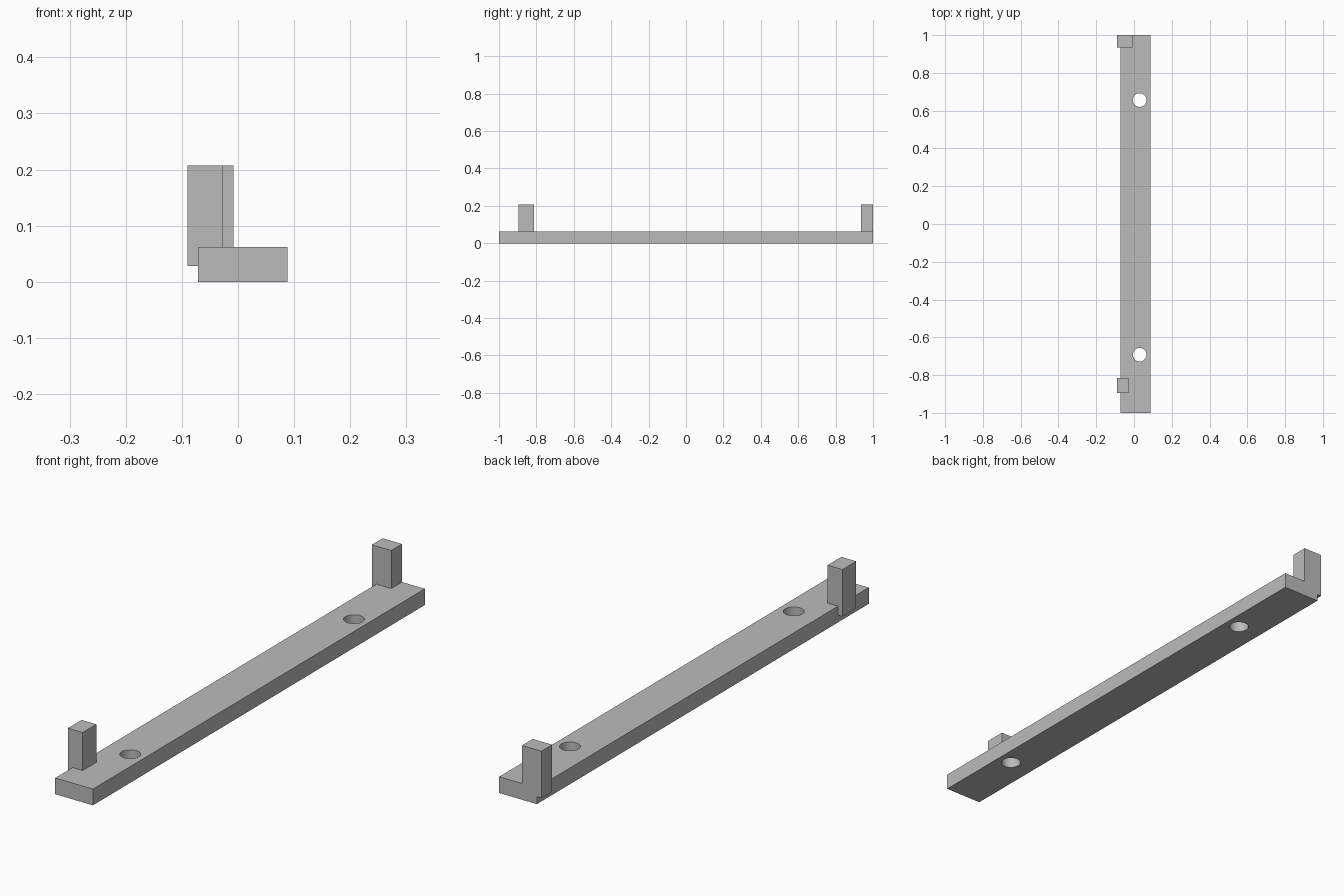
import bpy
import math

cube = bpy.data.objects.get("Cube")
if cube:
    bpy.data.objects.remove(cube, do_unlink=True)

grey = bpy.data.materials.new("plain grey")
grey.use_nodes = True
colour = (0.5, 0.5, 0.5, 1)
grey.diffuse_color = colour
grey.node_tree.nodes["Principled BSDF"].inputs["Base Color"].default_value = colour


def box(name, low, high):
    """Box between two opposite corners."""
    centre = [(a + b) / 2 for a, b in zip(low, high)]
    bpy.ops.mesh.primitive_cube_add(size=1, location=centre)
    obj = bpy.context.object
    obj.name = name
    obj.scale = [b - a for a, b in zip(low, high)]
    bpy.ops.object.transform_apply(location=False, rotation=False, scale=True)
    obj.data.materials.append(grey)
    return obj


# Long flat bar
bar = box("bar", (-0.071, -1, 0), (0.088, 1, 0.062))

# Two screw holes through the bar
for name, y in (("front_hole_cutter", -0.692), ("back_hole_cutter", 0.656)):
    bpy.ops.mesh.primitive_cylinder_add(vertices=48, radius=0.036, depth=0.3,
                                        location=(0.03, y, 0.03))
    cutter = bpy.context.object
    cutter.name = name
    cutter.data.materials.append(grey)
    cutter.hide_render = True
    cutter.hide_set(True)
    cutter.display_type = 'WIRE'
    hole = bar.modifiers.new(name, 'BOOLEAN')
    hole.operation = 'DIFFERENCE'
    hole.solver = 'EXACT'
    hole.object = cutter

# Apply the cuts, then smooth the hole walls
bpy.ops.object.select_all(action='DESELECT')
bar.select_set(True)
bpy.context.view_layer.objects.active = bar
for modifier in list(bar.modifiers):
    bpy.ops.object.modifier_apply(modifier=modifier.name)
bpy.ops.object.shade_smooth_by_angle(angle=math.radians(30))

# Upright posts, overhanging the right edge of the bar
box("front_post", (-0.09, -0.896, 0.028), (-0.028, -0.814, 0.207))
box("back_post", (-0.09, 0.935, 0.028), (-0.008, 1, 0.207))
